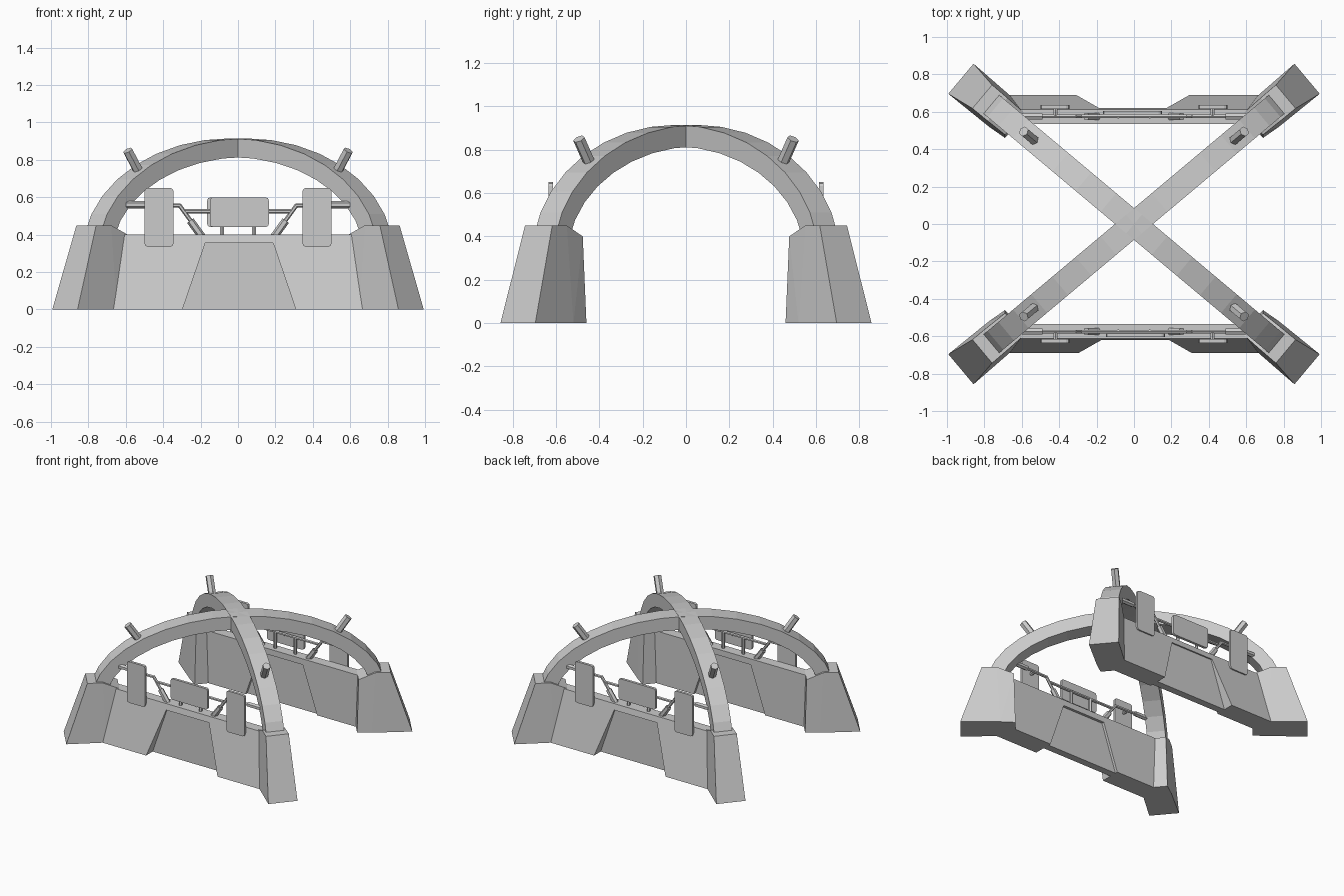
import bpy, bmesh, math
from mathutils import Vector, Matrix

if "Cube" in bpy.data.objects:
    bpy.data.objects.remove(bpy.data.objects["Cube"])

DIAG = math.radians(40)          # plan angle of the crossing arches


def finish(name, bm, mat=None):
    bmesh.ops.recalc_face_normals(bm, faces=bm.faces)
    me = bpy.data.meshes.new(name)
    bm.to_mesh(me)
    bm.free()
    if mat:
        me.transform(mat)
    ob = bpy.data.objects.new(name, me)
    bpy.context.collection.objects.link(ob)
    return ob


def prism(name, a, b, mat=None):
    """Solid between two matching outlines."""
    bm = bmesh.new()
    va = [bm.verts.new(p) for p in a]
    vb = [bm.verts.new(p) for p in b]
    n = len(a)
    bm.faces.new(va)
    bm.faces.new(vb[::-1])
    for i in range(n):
        j = (i + 1) % n
        bm.faces.new((va[i], vb[i], vb[j], va[j]))
    return finish(name, bm, mat)


def rod(name, p, q, r, mat=None, sides=6):
    p, q = Vector(p), Vector(q)
    d = q - p
    bm = bmesh.new()
    m = Matrix.Translation((p + q) / 2) @ d.to_track_quat('Z', 'Y').to_matrix().to_4x4()
    bmesh.ops.create_cone(bm, cap_ends=True, segments=sides, radius1=r, radius2=r,
                          depth=d.length, matrix=m)
    return finish(name, bm, mat)


def plate(name, x0, x1, y0, y1, z0, z1, mat):
    """Thin upright panel with rounded corners."""
    c, outline = 0.018, []
    for cx, cz, start in ((x1 - c, z1 - c, 0), (x0 + c, z1 - c, 90),
                          (x0 + c, z0 + c, 180), (x1 - c, z0 + c, 270)):
        for k in range(3):
            t = math.radians(start + 45 * k)
            outline.append((cx + c * math.cos(t), cz + c * math.sin(t)))
    return prism(name, [(x, y0, z) for x, z in outline],
                 [(x, y1, z) for x, z in outline], mat)


# Corner pillars, tapered, with the inner end dropping lower; lamp stubs above them
stations = [(1.208, .105, 1.059, .082, .45),
            (.928, .100, .953, .081, .45),
            (.824, .091, .835, .078, .40)]
for i, ang in enumerate((DIAG, math.pi - DIAG, math.pi + DIAG, -DIAG)):
    rot = Matrix.Rotation(ang, 4, 'Z')
    bm = bmesh.new()
    for ub, wb, ut, wt, zt in stations:
        for s in (-1, 1):
            bm.verts.new((ub, s * wb, 0))
            bm.verts.new((ut, s * wt, zt))
    bmesh.ops.convex_hull(bm, input=bm.verts)
    bmesh.ops.dissolve_limit(bm, angle_limit=0.02, verts=bm.verts, edges=bm.edges)
    finish(f"corner_pillar_{i}", bm, rot)
    rod(f"arch_stub_{i}", (.66, 0, .69), (.77, 0, .85), .028, rot)

# Two crossing elliptical arches
SEG, W = 18, .065
for i, ang in enumerate((DIAG, -DIAG)):
    bm = bmesh.new()
    rings = []
    for k in range(SEG + 1):
        t = math.pi * k / SEG
        c, s = math.cos(t), math.sin(t)
        o, n = (1.03 * c, .3 + .615 * s), (.93 * c, .3 + .515 * s)
        rings.append([bm.verts.new((u, v, z)) for (u, z), v in
                      ((o, -W), (o, W), (n, W), (n, -W))])
    for a, b in zip(rings, rings[1:]):
        for j in range(4):
            bm.faces.new((a[j], a[(j + 1) % 4], b[(j + 1) % 4], b[j]))
    bm.faces.new(rings[0])
    bm.faces.new(rings[-1][::-1])
    finish(f"arch_{i}", bm, Matrix.Rotation(ang, 4, 'Z'))

# Front barrier and its half-turn copy at the back
for side, ang in (("front", 0), ("back", math.pi)):
    m = Matrix.Rotation(ang, 4, 'Z')
    section = [(-.69, 0), (-.535, 0), (-.535, .40), (-.612, .40)]
    wall = prism(f"{side}_wall", [(-.70, y, z) for y, z in section],
                 [(.70, y, z) for y, z in section], m)
    # trapezoid recess on both faces of the wall
    trap = [(-.304, -.02), (.316, -.02), (.188, .355), (-.175, .355)]
    for face, y0, y1 in (("outer", -.80, -.61), ("inner", -.555, -.40)):
        cut = prism(f"{side}_{face}_recess_cutter", [(x, y0, z) for x, z in trap],
                    [(x, y1, z) for x, z in trap], m)
        cut.hide_render = True
        cut.hide_viewport = True
        mod = wall.modifiers.new("recess", 'BOOLEAN')
        mod.operation, mod.solver, mod.object = 'DIFFERENCE', 'EXACT', cut
    # panels and the rail carrying them
    plate(f"{side}_centre_panel", -.15, .165, -.605, -.585, .44, .60, m)
    y = -.575
    rod(f"{side}_cross_rail", (-.28, y, .525), (.28, y, .525), .011, m)
    for s, tag in ((-1, "left"), (1, "right")):
        xs = sorted((s * .345, s * .50))
        plate(f"{side}_{tag}_panel", *xs, -.635, -.615, .335, .65, m)
        rod(f"{side}_{tag}_panel_bracket", (s * .42, -.62, .555), (s * .42, y, .555), .012, m)
        rod(f"{side}_{tag}_rail", (s * .31, y, .555), (s * .56, y, .56), .011, m)
        rod(f"{side}_{tag}_rail_end", (s * .49, y, .56), (s * .60, y, .56), .019, m)
        rod(f"{side}_{tag}_brace", (s * .315, y, .56), (s * .235, y, .45), .011, m)
        rod(f"{side}_{tag}_brace_sleeve", (s * .255, y, .475), (s * .19, y, .385), .021, m)
        rod(f"{side}_{tag}_post", (s * .085, y, .39), (s * .085, y, .53), .012, m)
